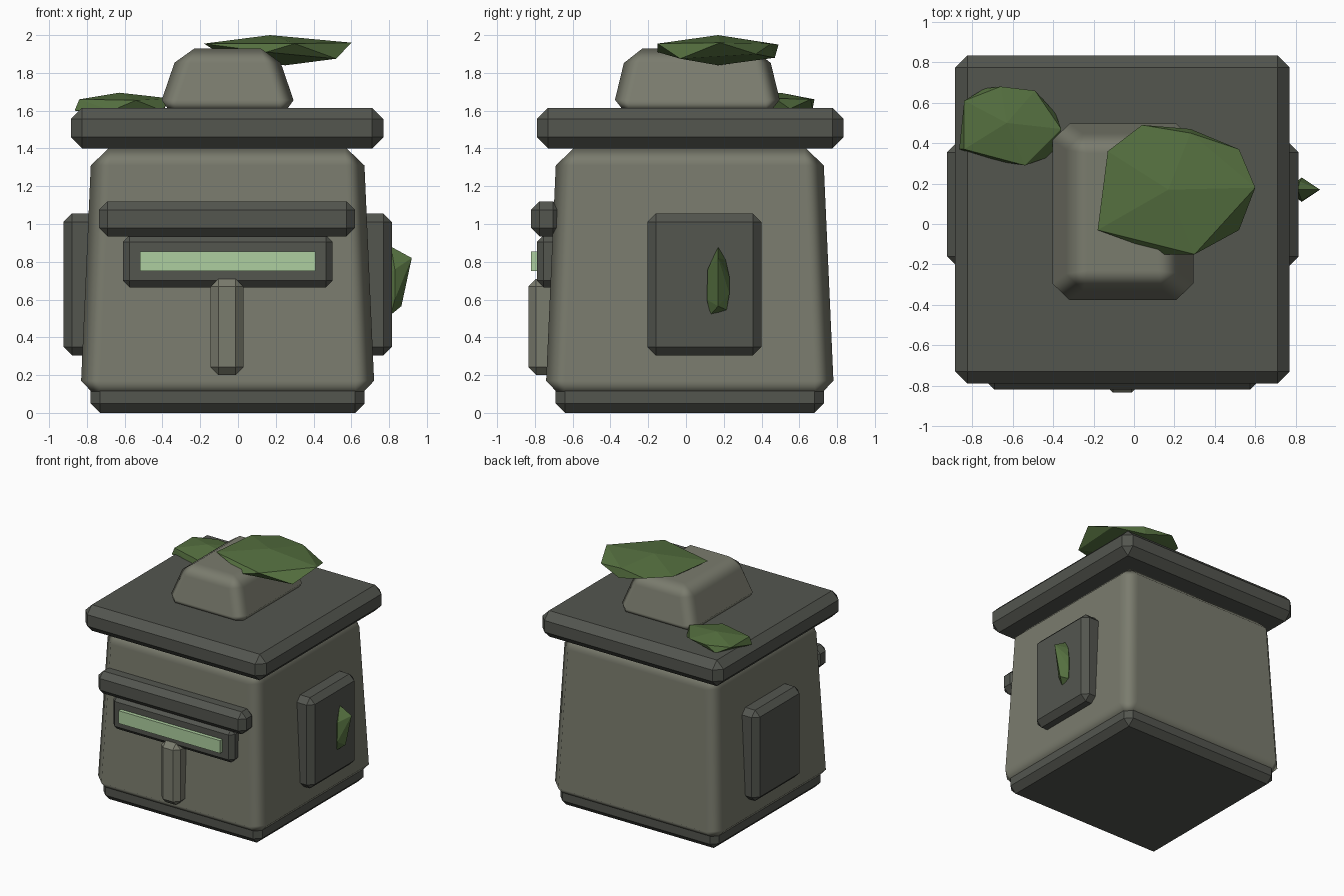
import bpy
import bmesh

if "Cube" in bpy.data.objects:
    bpy.data.objects.remove(bpy.data.objects["Cube"])


def material(name, rgb):
    m = bpy.data.materials.new(name)
    m.diffuse_color = (*rgb, 1.0)
    m.use_nodes = True
    m.node_tree.nodes["Principled BSDF"].inputs["Base Color"].default_value = m.diffuse_color
    return m


STONE = material("light stone", (0.195, 0.2, 0.155))
DARK = material("dark stone", (0.087, 0.092, 0.078))
GLOW = material("pale green glow", (0.42, 0.62, 0.35))
MOSS = material("moss green", (0.09, 0.16, 0.05))


def finish(bm, name, mat):
    bmesh.ops.recalc_face_normals(bm, faces=bm.faces)
    me = bpy.data.meshes.new(name)
    bm.to_mesh(me)
    bm.free()
    me.materials.append(mat)
    ob = bpy.data.objects.new(name, me)
    bpy.context.collection.objects.link(ob)
    return ob


def block(name, mat, xs, ys, zs, bevel=0.0, taper=(0.0, 0.0), soft=False):
    """Chamfered box; taper pulls each top side inwards by (x, y)."""
    bm = bmesh.new()
    bmesh.ops.create_cube(bm, size=2)
    for v in bm.verts:
        top = v.co.z > 0
        for i, (lo, hi) in enumerate((xs, ys)):
            inset = taper[i] if top else 0.0
            v.co[i] = hi - inset if v.co[i] > 0 else lo + inset
        v.co.z = zs[1] if top else zs[0]
    ob = finish(bm, name, mat)
    if bevel:
        mod = ob.modifiers.new("chamfer", 'BEVEL')
        mod.width = bevel
        mod.segments = 1
        mod.limit_method = 'NONE'
        mod.harden_normals = soft
    if soft:
        for p in ob.data.polygons:
            p.use_smooth = True
    return ob


def clump(name, points):
    """Faceted moss lump wrapped around a few points."""
    bm = bmesh.new()
    for p in points:
        bm.verts.new(p)
    res = bmesh.ops.convex_hull(bm, input=bm.verts)
    loose = [g for g in res["geom_interior"] if isinstance(g, bmesh.types.BMVert)]
    if loose:
        bmesh.ops.delete(bm, geom=loose, context='VERTS')
    return finish(bm, name, MOSS)


# Main stacked masses
block("base_plinth", DARK, (-0.78, 0.67), (-0.69, 0.73), (0.0, 0.2), 0.05)
block("body", STONE, (-0.835, 0.725), (-0.745, 0.785), (0.07, 1.41), 0.1,
      (0.06, 0.06), soft=True)
block("roof_slab", DARK, (-0.885, 0.77), (-0.79, 0.835), (1.4, 1.615), 0.06)
block("crown", STONE, (-0.43, 0.32), (-0.395, 0.515), (1.58, 1.93), 0.08,
      (0.12, 0.085), soft=True)

# Face: brow, visor, glowing slit and nose
block("brow", DARK, (-0.735, 0.62), (-0.82, -0.66), (0.935, 1.12), 0.045)
block("visor_frame", DARK, (-0.61, 0.50), (-0.79, -0.6), (0.665, 0.94), 0.035)
block("eye_slit", GLOW, (-0.52, 0.41), (-0.82, -0.7), (0.75, 0.855))
block("nose", STONE, (-0.145, 0.03), (-0.835, -0.62), (0.2, 0.71), 0.042)

# Side panels
for side, xs in (("right", (0.62, 0.815)), ("left", (-0.925, -0.73))):
    block(side + "_panel", DARK, xs, (-0.205, 0.4), (0.305, 1.055), 0.045)

# Moss on the crown
clump("crown_moss", [
    (-0.18, -0.03, 1.955), (-0.13, 0.36, 1.96), (0.04, 0.49, 1.95),
    (0.28, 0.45, 1.955), (0.60, 0.18, 1.96), (0.30, -0.15, 1.955),
    (0.17, 0.17, 2.0), (0.52, 0.37, 1.9), (0.52, -0.03, 1.875),
    (0.15, -0.15, 1.91), (0.28, 0.47, 1.88), (0.25, 0.17, 1.84),
    (-0.06, 0.1, 1.88)])

# Moss on the back corner of the roof
clump("roof_moss", [
    (-0.84, 0.61, 1.66), (-0.66, 0.68, 1.66), (-0.49, 0.66, 1.66),
    (-0.36, 0.47, 1.665), (-0.54, 0.29, 1.655), (-0.84, 0.37, 1.66),
    (-0.63, 0.5, 1.695), (-0.865, 0.37, 1.6), (-0.74, 0.67, 1.61),
    (-0.39, 0.55, 1.61), (-0.40, 0.34, 1.6), (-0.67, 0.31, 1.6),
    (-0.6, 0.48, 1.57)])

# Moss on the right panel
clump("panel_moss", [
    (0.81, 0.17, 0.88), (0.92, 0.17, 0.82), (0.865, 0.17, 0.565),
    (0.81, 0.13, 0.52), (0.82, 0.215, 0.545), (0.83, 0.23, 0.63),
    (0.83, 0.23, 0.72), (0.82, 0.21, 0.81), (0.83, 0.11, 0.6),
    (0.83, 0.115, 0.76), (0.75, 0.17, 0.7)])
